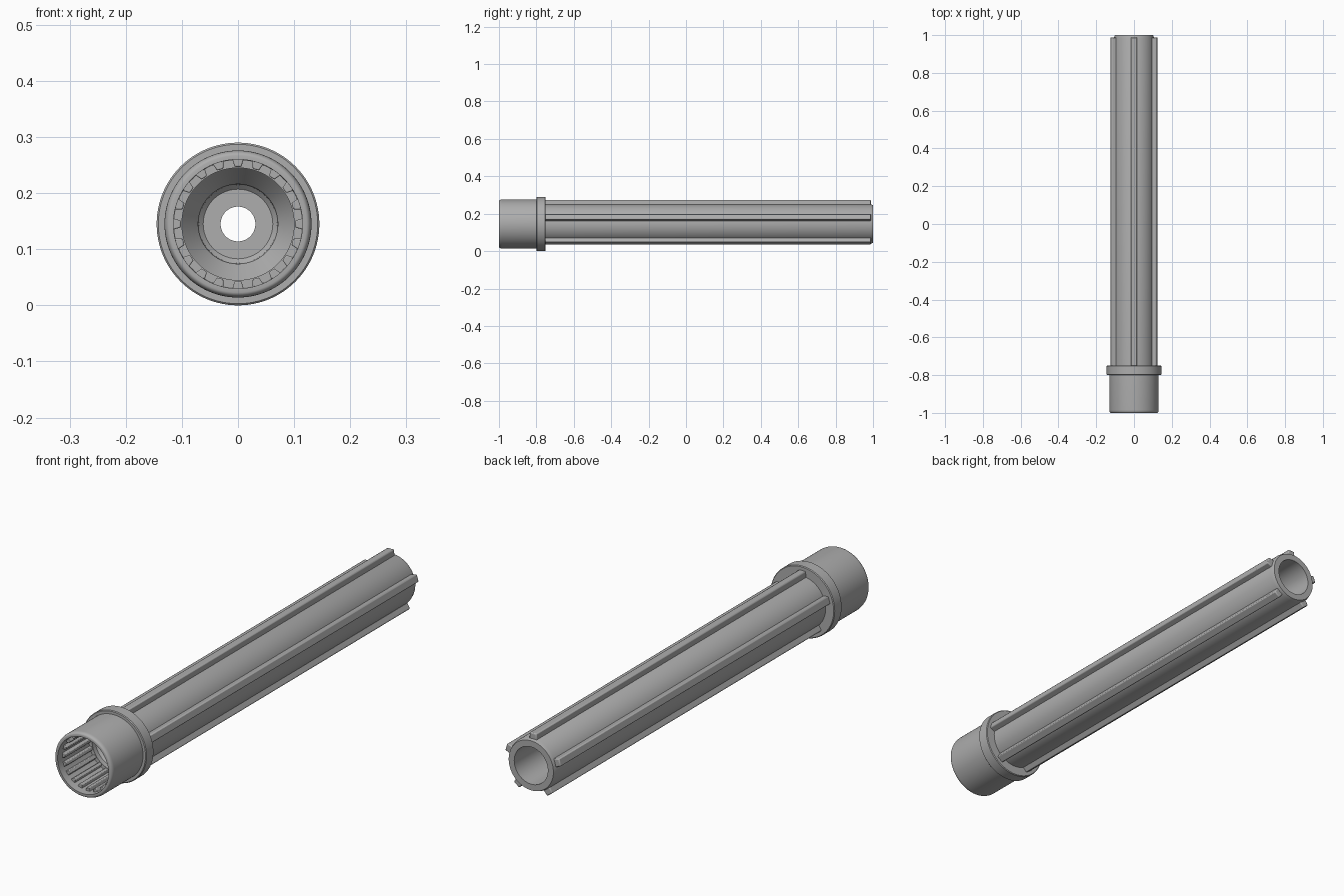
import bpy, bmesh
from math import sin, cos, pi, tau, radians
from mathutils import Matrix, Vector

AXIS_Z = 0.145
SEGMENTS = 96

cube = bpy.data.objects.get("Cube")
if cube:
    bpy.data.objects.remove(cube)

grey = bpy.data.materials.new("plain_grey")
grey.use_nodes = True
grey.diffuse_color = (0.42, 0.42, 0.42, 1)
grey.node_tree.nodes["Principled BSDF"].inputs["Base Color"].default_value = grey.diffuse_color


def finish(name, bm):
    """Turn a bmesh into a named, smooth-shaded object on the tube axis."""
    bmesh.ops.recalc_face_normals(bm, faces=bm.faces)
    mesh = bpy.data.meshes.new(name)
    bm.to_mesh(mesh)
    bm.free()
    mesh.materials.append(grey)
    ob = bpy.data.objects.new(name, mesh)
    ob.location.z = AXIS_Z
    bpy.context.collection.objects.link(ob)
    bpy.ops.object.select_all(action='DESELECT')
    bpy.context.view_layer.objects.active = ob
    ob.select_set(True)
    bpy.ops.object.shade_smooth_by_angle(angle=radians(30))
    return ob


def lathe(name, profile):
    """Revolve a closed (radius, y) profile around the y axis."""
    bm = bmesh.new()
    verts = [bm.verts.new((0, y, r)) for r, y in profile]
    edges = [bm.edges.new((a, b)) for a, b in zip(verts, verts[1:] + verts[:1])]
    bmesh.ops.spin(bm, geom=verts + edges, cent=(0, 0, 0), axis=(0, 1, 0),
                   angle=tau, steps=SEGMENTS, use_merge=True)
    bmesh.ops.remove_doubles(bm, verts=bm.verts, dist=1e-5)
    return finish(name, bm)


def bar_ring(name, count, section, y0, y1, bevel):
    """Repeat a straight bar, given by its (across, radius) section, around the axis."""
    bm = bmesh.new()
    for i in range(count):
        turn = Matrix.Rotation(tau * i / count, 3, 'Y')
        face = bm.faces.new([bm.verts.new(turn @ Vector((x, y0, r))) for x, r in section])
        moved = bmesh.ops.extrude_face_region(bm, geom=[face])["geom"]
        bmesh.ops.translate(bm, vec=(0, y1 - y0, 0),
                            verts=[v for v in moved if isinstance(v, bmesh.types.BMVert)])
        bm.faces.new(list(reversed(face.verts))) if not face.is_valid else None
    ob = finish(name, bm)
    mod = ob.modifiers.new("soft_edges", 'BEVEL')
    mod.width = bevel
    mod.segments = 2
    mod.limit_method = 'ANGLE'
    return ob


def rounded(radius, y, size, steps=5):
    """Quarter-round at the front outer corner."""
    return [(radius - size[0] * (1 - sin(a)), y + size[1] * (1 - cos(a)))
            for a in (pi / 2 * k / steps for k in range(steps + 1))]


# Main body: socket head, long tube, cross wall with a central hole
outside = rounded(0.131, -1, (0.009, 0.016)) + [
    (0.131, -0.76), (0.106, -0.76), (0.106, 0.985), (0.101, 1)]
rear_bore = [(0.076, 1), (0.07, -0.55), (0.031, -0.55)]
front_bore = [(0.031, -0.6), (0.062, -0.6), (0.07, -0.608), (0.071, -0.74),
              (0.114, -0.8), (0.115, -1)]
lathe("tube_body", outside + rear_bore + front_bore)

# Raised collar behind the socket head
lathe("collar", [(0.1, -0.8), (0.142, -0.8), (0.145, -0.797),
                 (0.145, -0.753), (0.142, -0.75), (0.1, -0.75)])

# Five outer ribs along the tube
bar_ring("outer_ribs", 5, [(-0.018, 0.095), (0.018, 0.095), (0.015, 0.128), (-0.015, 0.128)],
         -0.77, 0.988, 0.004)

# Twenty inner splines in the socket
bar_ring("socket_splines", 20, [(-0.011, 0.119), (0.011, 0.119), (0.006, 0.102), (-0.006, 0.102)],
         -0.97, -0.78, 0.002)
